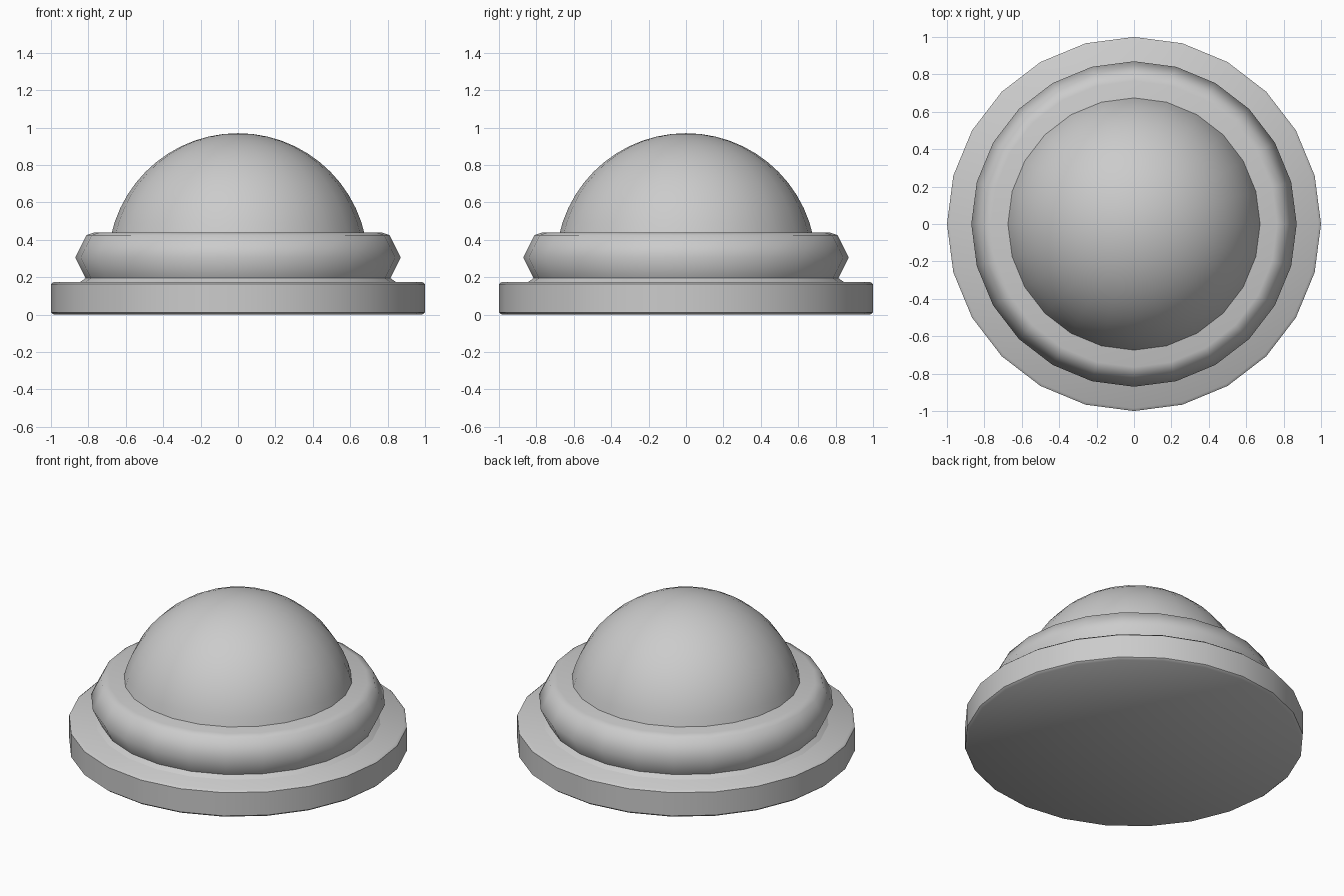
import bpy, bmesh, math

if "Cube" in bpy.data.objects:
    bpy.data.objects.remove(bpy.data.objects["Cube"])

SIDES = 24


def lathe(name, profile, angle=50):
    """Revolve an (r, z) profile, listed bottom to top, around z."""
    bm = bmesh.new()
    rings = []
    for r, z in profile:
        if r < 1e-5:
            rings.append([bm.verts.new((0, 0, z))])
        else:
            rings.append([bm.verts.new((r * math.cos(2 * math.pi * i / SIDES),
                                        r * math.sin(2 * math.pi * i / SIDES), z))
                          for i in range(SIDES)])
    for a, b in zip(rings, rings[1:]):
        for i in range(SIDES):
            j = (i + 1) % SIDES
            corners = [a[i % len(a)], a[j % len(a)], b[j % len(b)], b[i % len(b)]]
            bm.faces.new(list(dict.fromkeys(corners)))
    bmesh.ops.recalc_face_normals(bm, faces=bm.faces)
    mesh = bpy.data.meshes.new(name)
    bm.to_mesh(mesh)
    bm.free()
    obj = bpy.data.objects.new(name, mesh)
    bpy.context.collection.objects.link(obj)
    bpy.ops.object.select_all(action='DESELECT')
    obj.select_set(True)
    bpy.context.view_layer.objects.active = obj
    bpy.ops.object.shade_smooth_by_angle(angle=math.radians(angle))
    return obj


# Flat base disc with softened rims
lathe("base_plate", [(0, 0), (0.985, 0), (1, 0.012), (1, 0.163), (0.985, 0.175), (0, 0.175)])

# Bulging collar with a small foot flare
lathe("collar", [(0, 0.17), (0.845, 0.174), (0.815, 0.195), (0.87, 0.306), (0.81, 0.425),
                 (0.765, 0.44), (0, 0.44)], 70)

# Spherical dome, sunk slightly into the collar
R, CZ, STEPS = 0.695, 0.275, 12
start = math.asin((0.42 - CZ) / R)
arc = [start + (math.pi / 2 - start) * i / STEPS for i in range(STEPS + 1)]
lathe("dome", [(0, 0.42)] + [(R * math.cos(t), CZ + R * math.sin(t)) for t in arc])
